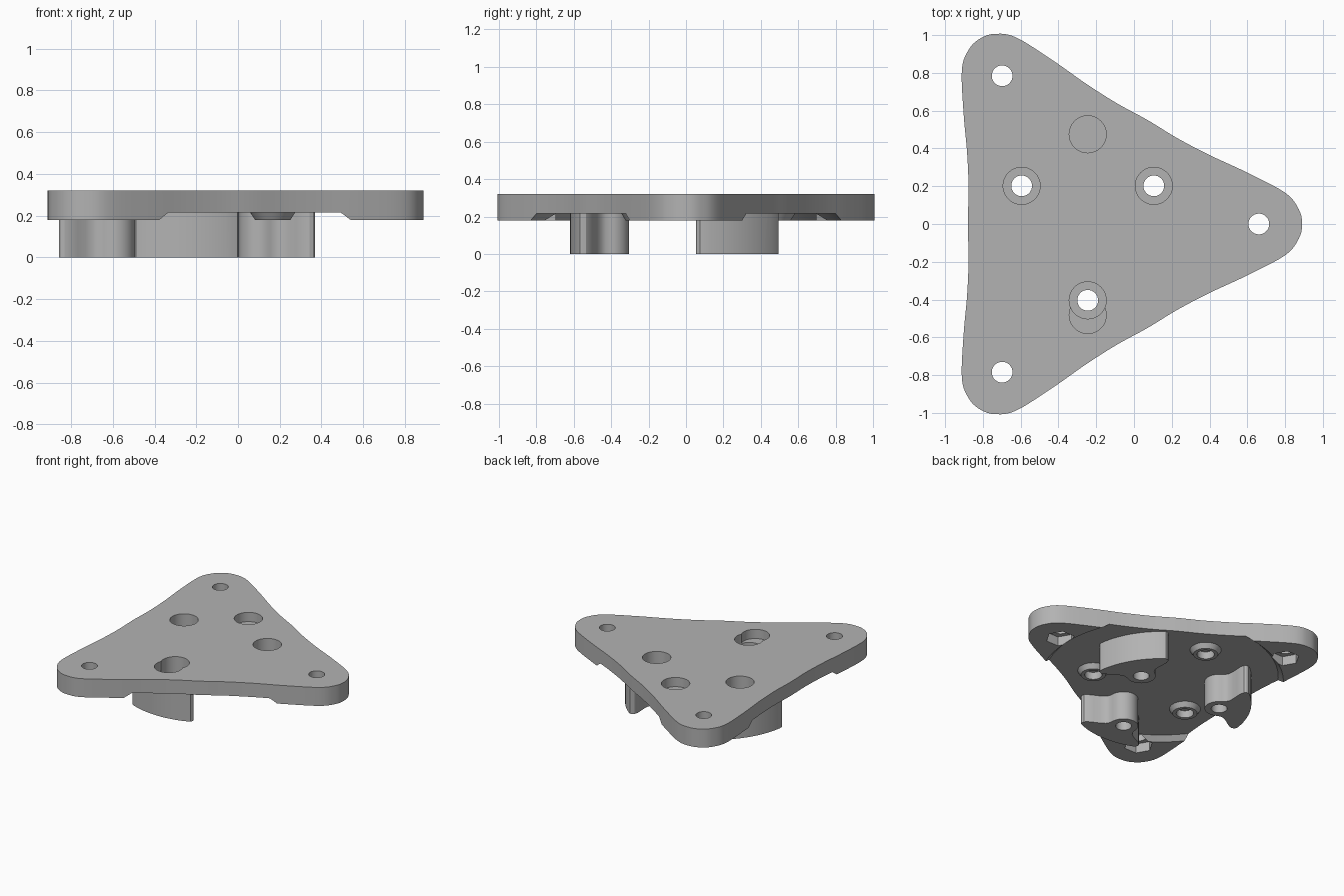
import bpy, bmesh, math
from mathutils import Vector

if "Cube" in bpy.data.objects:
    bpy.data.objects.remove(bpy.data.objects["Cube"])

CX = -0.245                 # axis of the three-fold symmetry
TOP, RIM, RECESS = 0.32, 0.18, 0.215

grey = bpy.data.materials.new("plain_grey")
grey.use_nodes = True
grey.diffuse_color = (0.45, 0.45, 0.45, 1)
grey.node_tree.nodes["Principled BSDF"].inputs["Base Color"].default_value = (0.45, 0.45, 0.45, 1)


def polar(r, deg):
    a = math.radians(deg)
    return Vector((CX + r * math.cos(a), r * math.sin(a)))


def finish(name, bm):
    bmesh.ops.recalc_face_normals(bm, faces=bm.faces)
    mesh = bpy.data.meshes.new(name)
    bm.to_mesh(mesh)
    bm.free()
    mesh.materials.append(grey)
    ob = bpy.data.objects.new(name, mesh)
    bpy.context.collection.objects.link(ob)
    return ob


def prism(name, outline, z0, z1):
    bm = bmesh.new()
    face = bm.faces.new([bm.verts.new((p.x, p.y, z0)) for p in outline])
    ext = bmesh.ops.extrude_face_region(bm, geom=[face])
    for v in ext["geom"]:
        if isinstance(v, bmesh.types.BMVert):
            v.co.z = z1
    return finish(name, bm)


def frustum(name, at, r0, r1, z0, z1, sides=48, turn=0):
    def ring(z, r):
        return [bm.verts.new((at.x + r * math.cos(turn + i * math.tau / sides),
                              at.y + r * math.sin(turn + i * math.tau / sides), z))
                for i in range(sides)]
    bm = bmesh.new()
    low, high = ring(z0, r0), ring(z1, r1)
    bm.faces.new(low)
    bm.faces.new(high)
    for i in range(sides):
        j = (i + 1) % sides
        bm.faces.new((low[i], low[j], high[j], high[i]))
    return finish(name, bm)


def combine(body, tool, operation):
    tool.hide_render = True
    mod = body.modifiers.new(operation, "BOOLEAN")
    mod.operation, mod.object, mod.solver = operation, tool, "EXACT"
    bpy.context.view_layer.objects.active = body
    bpy.ops.object.modifier_apply(modifier=mod.name)
    bpy.data.objects.remove(tool)


def smooth_loop(pts, steps):
    # closed Catmull-Rom curve
    out, n = [], len(pts)
    for i in range(n):
        a, b, c, d = (pts[(i + k) % n] for k in (-1, 0, 1, 2))
        for s in range(steps):
            t = s / steps
            out.append(0.5 * (2 * b + (c - a) * t + (2 * a - 5 * b + 4 * c - d) * t ** 2
                              + (3 * b - a - 3 * c + d) * t ** 3))
    return out


# Three-pointed plate
half = [(4, 1.12), (9, 1.058), (18, 0.885), (29.5, 0.741), (44, 0.656)]
sector = [(0, 1.135)] + half + [(60, 0.635)] + [(120 - a, r) for a, r in reversed(half)]
outline = [polar(r, a + turn) for turn in (0, 120, 240) for a, r in sector]
plate = prism("mounting_plate", smooth_loop(outline, 6), RIM, TOP)

# Round recess underneath, leaving the corner pads
combine(plate, frustum("recess_cutter", Vector((CX, 0)), 0.845, 0.805, RIM - 0.005, RECESS, 128), "DIFFERENCE")


# Foot section: outer arc, rounded ends, concave flanks and an inner lobe
def foot_outline(deg):
    side = [(0.62 * math.cos(a), 0.62 * math.sin(a))
            for a in (math.radians(k * 3) for k in range(1, 8))]
    side += [(0.568, 0.243), (0.553, 0.25), (0.535, 0.247), (0.515, 0.228), (0.495, 0.19),
             (0.475, 0.15), (0.453, 0.118), (0.43, 0.104)]
    side += [(0.404 - 0.1 * math.sin(a), 0.1 * math.cos(a))
             for a in (math.radians(k * 10) for k in range(9))]
    shape = [(0.62, 0)] + side + [(0.304, 0)] + [(r, -t) for r, t in reversed(side)]
    return [polar(math.hypot(r, t), deg + math.degrees(math.atan2(t, r))) for r, t in shape]


for deg in (30, 150, 270):
    combine(plate, prism("foot", foot_outline(deg), 0, RECESS + 0.02), "UNION")
    combine(plate, frustum("boss", polar(0.475, deg + 60), 0.085, 0.114, RIM, RECESS + 0.01), "UNION")

# Holes: foot screws, blind boss sockets, corner screws with hex pockets
for deg in (30, 150, 270):
    at = polar(0.404, deg)
    combine(plate, frustum("counterbore", at, 0.098, 0.098, RIM, TOP + 0.1), "DIFFERENCE")
    combine(plate, frustum("foot_hole", at, 0.055, 0.055, -0.1, TOP + 0.1, 32), "DIFFERENCE")
    combine(plate, frustum("socket", polar(0.475, deg + 60), 0.06, 0.06, 0.1, 0.235, 32), "DIFFERENCE")
    corner = polar(0.906, deg - 30)
    combine(plate, frustum("corner_hole", corner, 0.055, 0.055, -0.1, TOP + 0.1, 32), "DIFFERENCE")
    combine(plate, frustum("hex_pocket", corner, 0.1, 0.1, 0.1, 0.25, 6, math.radians(deg - 30)), "DIFFERENCE")

# Two shallow round pockets in the top
for y in (0.475, -0.482):
    combine(plate, frustum("top_pocket", Vector((CX, y)), 0.098, 0.098, 0.25, TOP + 0.1), "DIFFERENCE")

bpy.ops.object.select_all(action="DESELECT")
plate.select_set(True)
bpy.context.view_layer.objects.active = plate
bpy.ops.object.shade_smooth_by_angle(angle=math.radians(25))
